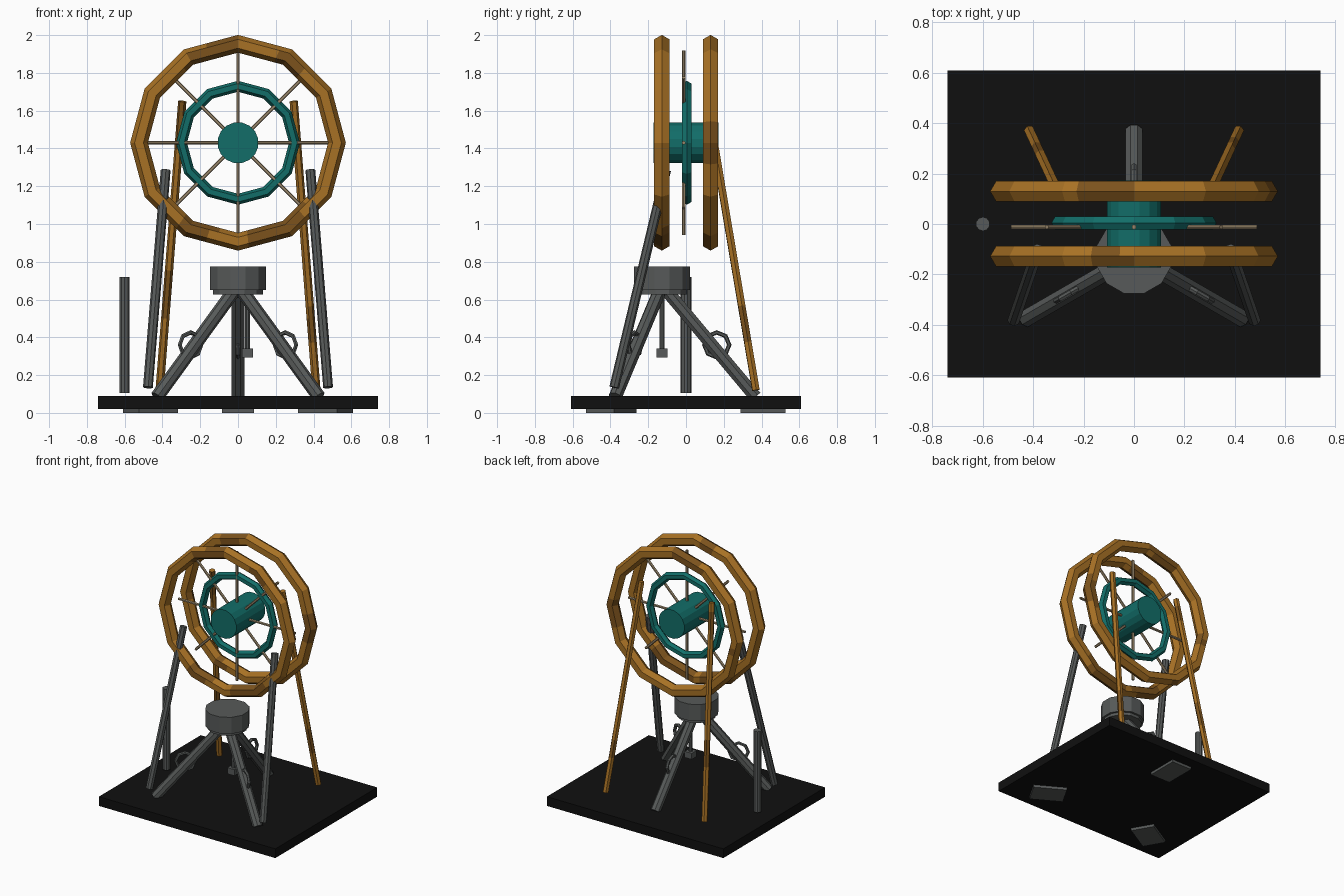
import bpy, bmesh, math
from mathutils import Vector, Matrix

if "Cube" in bpy.data.objects:
    bpy.data.objects.remove(bpy.data.objects["Cube"])


def material(name, rgb):
    m = bpy.data.materials.new(name)
    m.diffuse_color = (*rgb, 1)
    m.use_nodes = True
    m.node_tree.nodes["Principled BSDF"].inputs["Base Color"].default_value = m.diffuse_color
    return m


GREY = material("dark grey metal", (0.095, 0.102, 0.1))
BLACK = material("black", (0.005, 0.005, 0.005))
TEAL = material("teal", (0.006, 0.155, 0.14))
GOLD = material("golden wood", (0.39, 0.165, 0.018))
BROWN = material("brown wood", (0.2, 0.085, 0.012))
TAN = material("tan wood", (0.33, 0.25, 0.15))


def finish(name, bm, mats):
    bmesh.ops.recalc_face_normals(bm, faces=bm.faces)
    # two-tone wood: irregular darker patches
    if len(mats) > 1:
        for f in bm.faces:
            c = f.calc_center_median()
            v = math.sin(7 * c.x + 3 * c.y + 2) + math.sin(9 * c.z + 11 * c.y) + math.sin(13 * c.x - 8 * c.z)
            f.material_index = 1 if v > 0.95 else 0
    me = bpy.data.meshes.new(name)
    bm.to_mesh(me)
    bm.free()
    for m in mats:
        me.materials.append(m)
    ob = bpy.data.objects.new(name, me)
    bpy.context.collection.objects.link(ob)
    return ob


def loft(name, rings, mats, closed=False):
    bm = bmesh.new()
    vs = [[bm.verts.new(p) for p in r] for r in rings]
    n = len(vs[0])
    pairs = list(zip(vs, vs[1:])) + ([(vs[-1], vs[0])] if closed else [])
    for a, b in pairs:
        for i in range(n):
            j = (i + 1) % n
            bm.faces.new((a[i], a[j], b[j], b[i]))
    if not closed:
        bm.faces.new(vs[0])
        bm.faces.new(vs[-1])
    return finish(name, bm, mats)


def rod(name, p, q, r, n, mats, cuts=1):
    p, q = Vector(p), Vector(q)
    rot = (q - p).to_track_quat('Z', 'Y')
    circle = [rot @ Vector((r * math.cos(2 * math.pi * (i + .5) / n), r * math.sin(2 * math.pi * (i + .5) / n), 0))
              for i in range(n)]
    return loft(name, [[p.lerp(q, k / cuts) + c for c in circle] for k in range(cuts + 1)], mats)


def hoop(name, centre, u, v, R, r, sides, minor, mats, cuts=1):
    """Polygonal ring in the plane of u and v, each side split for colouring."""
    u, v, centre = Vector(u), Vector(v), Vector(centre)
    w = u.cross(v)

    def corner(k):
        a = 2 * math.pi * k / sides
        d = u * math.cos(a) + v * math.sin(a)
        return [centre + d * (R + r * math.cos(2 * math.pi * i / minor)) + w * r * math.sin(2 * math.pi * i / minor)
                for i in range(minor)]
    rings = []
    for k in range(sides):
        a, b = corner(k), corner(k + 1)
        for c in range(cuts):
            rings.append([x.lerp(y, c / cuts) for x, y in zip(a, b)])
    return loft(name, rings, mats, True)


def box(name, centre, size, mat, angle=0):
    bm = bmesh.new()
    bmesh.ops.create_cube(bm, size=1, matrix=Matrix.Translation(centre) @ Matrix.Rotation(angle, 4, 'Z')
                          @ Matrix.Diagonal((*size, 1)))
    return finish(name, bm, [mat])


# base plate
box("base_plate", (0, 0, 0.055), (1.48, 1.22, 0.07), BLACK)

# tripod with foot pads and side rings on each leg
C = Vector((0, -0.127, 0))
UP = Vector((0, 0, 1))
for k, deg in enumerate((90, 210, 330)):
    a = math.radians(deg)
    d = Vector((math.cos(a), math.sin(a), 0))
    rod(f"tripod_leg_{k}", C + d * 0.03 + UP * 0.64, C + d * 0.495 + UP * 0.085, 0.036, 8, [GREY])
    box(f"foot_pad_{k}", C + d * 0.535 + UP * 0.0125, (0.24, 0.17, 0.025), GREY, a)
    hoop(f"leg_ring_{k}", C + d * 0.29 + UP * 0.36, d, UP, 0.066, 0.012, 8, 6, [GREY])

# tripod head and hanging weight
rod("tripod_head", C + UP * 0.65, C + UP * 0.775, 0.154, 12, [GREY])
rod("tripod_collar", C + UP * 0.628, C + UP * 0.655, 0.138, 12, [GREY])
rod("weight_rod", (0.05, -0.127, 0.32), (0.05, -0.127, 0.64), 0.014, 8, [GREY])
box("hanging_weight", (0.05, -0.127, 0.317), (0.06, 0.06, 0.046), GREY)

# free-standing post
rod("side_post", (-0.6, 0, 0.106), (-0.6, 0, 0.72), 0.028, 10, [GREY])

# leaning struts
for s, side in ((-1, "left"), (1, "right")):
    rod(f"front_strut_{side}", (s * 0.477, -0.38, 0.135), (s * 0.383, -0.105, 1.285), 0.026, 8, [GREY])
    rod(f"rear_strut_{side}", (s * 0.415, 0.37, 0.12), (s * 0.295, 0.112, 1.65), 0.022, 6, [GOLD, BROWN], 24)

# wheel: two wooden rims, teal inner ring, hub and spokes
X, Z, A = (1, 0, 0), (0, 0, 1), Vector((0, 0, 1.43))
for y, n in ((-0.128, "front"), (0.13, "rear")):
    hoop(f"{n}_rim", (0, y, 1.43), X, Z, 0.524, 0.047, 12, 6, [GOLD, BROWN], 5)
hoop("inner_ring", (0, 0.004, 1.43), X, Z, 0.299, 0.029, 12, 6, [TEAL])
rod("wheel_hub", (0, -0.173, 1.43), (0, 0.173, 1.43), 0.109, 16, [TEAL])
for k in range(4):
    d = Vector((math.cos(k * math.pi / 4), 0, math.sin(k * math.pi / 4))) * 0.489
    off = Vector((0, -0.012, 0))
    rod(f"spoke_{k}", A + off - d, A + off + d, 0.01, 6, [TAN])
